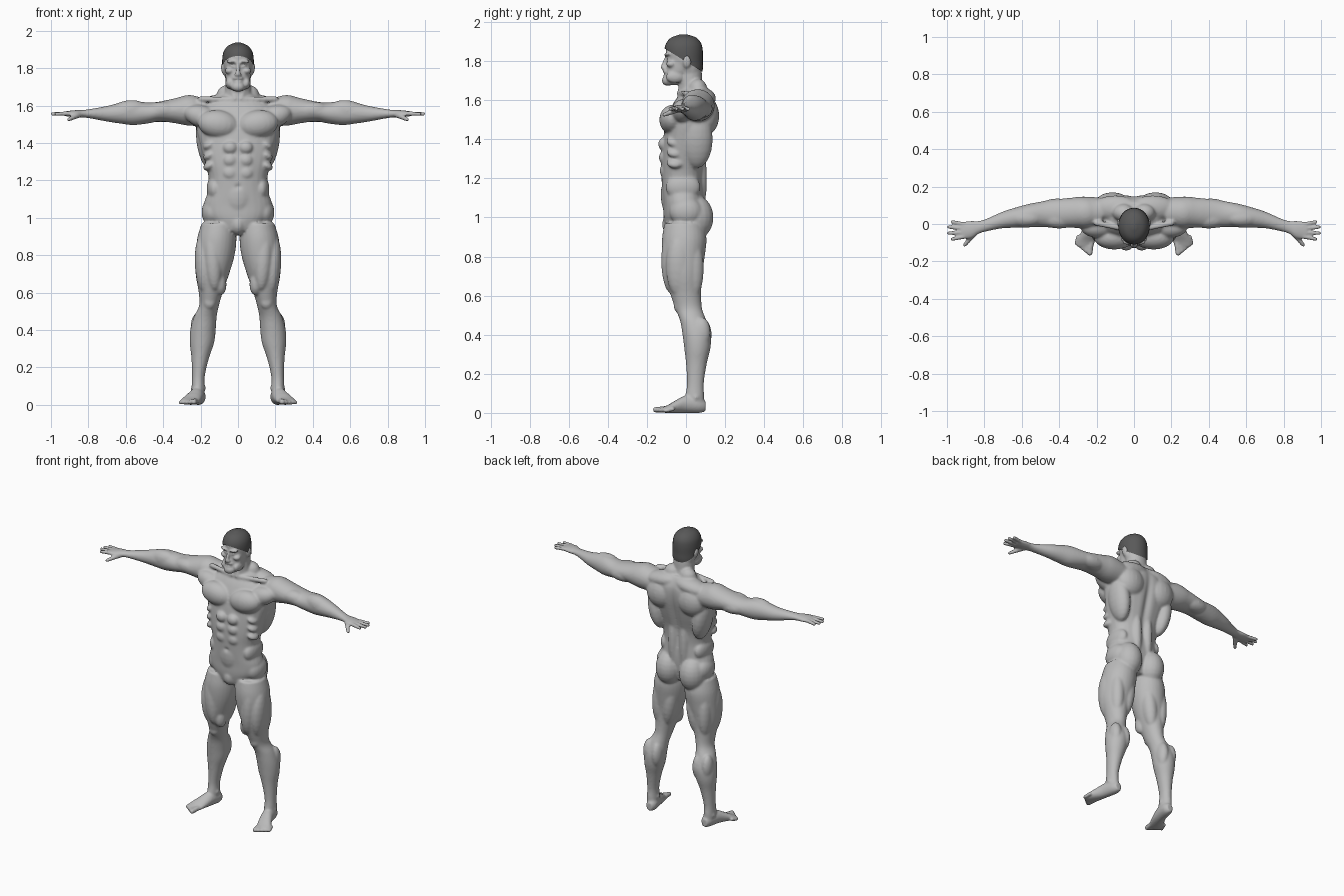
import bpy, bmesh, math
from mathutils import Vector, Matrix

old = bpy.data.objects.get("Cube")
if old:
    bpy.data.objects.remove(old, do_unlink=True)


def material(name, value):
    mat = bpy.data.materials.new(name)
    mat.use_nodes = True
    colour = (value, value, value, 1)
    mat.diffuse_color = colour
    mat.node_tree.nodes["Principled BSDF"].inputs["Base Color"].default_value = colour
    return mat


def make_object(name, bm, mat):
    bmesh.ops.recalc_face_normals(bm, faces=bm.faces[:])
    mesh = bpy.data.meshes.new(name)
    bm.to_mesh(mesh)
    bm.free()
    mesh.materials.append(mat)
    obj = bpy.data.objects.new(name, mesh)
    bpy.context.collection.objects.link(obj)
    return obj


def spline(rows, steps=4):
    """Pass a smooth curve through rows of numbers."""
    rows = [Vector(r) for r in rows]
    out = []
    for i in range(len(rows) - 1):
        b, c = rows[i], rows[i + 1]
        a, d = rows[max(i - 1, 0)], rows[min(i + 2, len(rows) - 1)]
        for k in range(steps):
            t = k / steps
            out.append(b + (c - a) * t / 2 + (a * 2 - b * 5 + c * 4 - d) * t * t / 2
                       + (b * 3 - a - c * 3 + d) * t ** 3 / 2)
    return out + [rows[-1]]


def circle(sides):
    return [(math.cos(math.tau * k / sides), math.sin(math.tau * k / sides)) for k in range(sides)]


def latitudes(count=12):
    """Sine and cosine from the bottom to the top of a ball."""
    angles = [math.pi * ((k + .5) / count - .5) for k in range(count)]
    return [(math.sin(a), math.cos(a)) for a in angles]


def skin_rings(bm, rings):
    """Join rings of points into a closed tube."""
    rings = [[bm.verts.new(p) for p in ring] for ring in rings]
    for low, high in zip(rings, rings[1:]):
        for k in range(len(low)):
            bm.faces.new((low[k - 1], low[k], high[k], high[k - 1]))
    bm.faces.new(rings[0][::-1])
    bm.faces.new(rings[-1])


def loft(bm, axis, rows, power=1.0, shrink=0.0):
    """Skin oval rings; each row is position, two centres, two radii."""
    rings = []
    for t, a, b, ra, rb in spline(rows):
        ring = []
        for c, s in circle(28):
            p = a + (ra - shrink) * math.copysign(abs(c) ** power, c)
            q = b + (rb - shrink) * math.copysign(abs(s) ** power, s)
            ring.append({"x": (t, p, q), "y": (p, t, q), "z": (p, q, t)}[axis])
        rings.append(ring)
    skin_rings(bm, rings)


def blob(bm, part, centre, radii, tilt=0):
    """Ellipsoid muscle or feature, tilted about the front axis."""
    place = (Matrix.Translation(centre) @ Matrix.Rotation(math.radians(tilt), 4, "Y")
             @ Matrix.Diagonal((*radii, 1)))
    skin_rings(bm, [[place @ Vector((c * wide, s * wide, up)) for c, s in circle(20)]
                    for up, wide in latitudes()])


def rod(bm, part, start, end, r_start, r_end):
    """Round-ended tapered rod."""
    start, end = Vector(start), Vector(end)
    turn = (end - start).to_track_quat("Z", "Y")
    rings = []
    for up, wide in latitudes():
        base, r = (start, r_start) if up < 0 else (end, r_end)
        rings.append([base + turn @ Vector((c * wide, s * wide, up)) * r for c, s in circle(14)])
    skin_rings(bm, rings)


skin = material("grey skin", 0.5)
hair = material("dark hair", 0.1)
body = bmesh.new()

# Leg, from hip to ankle
loft(body, "z", [
    (.97, .105, -.01, .09, .10), (.89, .113, -.009, .105, .114), (.80, .122, -.012, .104, .108),
    (.70, .137, -.012, .09, .094), (.60, .146, .0, .064, .078), (.53, .155, .015, .053, .068),
    (.47, .175, .038, .061, .068), (.40, .187, .055, .068, .073), (.33, .193, .058, .065, .067),
    (.25, .202, .053, .047, .053), (.15, .212, .048, .034, .043), (.08, .213, .045, .035, .048),
    (.03, .213, .05, .03, .04)])
blob(body, "front thigh", (.135, -.075, .78), (.05, .052, .17), 4)
blob(body, "outer thigh", (.185, -.035, .75), (.046, .068, .16), 3)
blob(body, "inner knee muscle", (.10, -.048, .655), (.038, .045, .07), 8)
blob(body, "inner hamstring", (.09, .035, .75), (.048, .055, .16), -8)
blob(body, "outer hamstring", (.17, .035, .74), (.045, .056, .16))
blob(body, "kneecap", (.152, -.037, .55), (.034, .026, .04))
blob(body, "inner calf", (.155, .082, .40), (.036, .05, .085))
blob(body, "outer calf", (.218, .08, .41), (.036, .046, .08))
blob(body, "buttock", (.088, .045, 1.0), (.086, .096, .115))
blob(body, "hip", (.14, .0, 1.03), (.055, .085, .075))

# Foot and toes
loft(body, "y", [
    (.10, .207, .035, .02, .026), (.07, .208, .042, .035, .042), (.0, .222, .045, .04, .045),
    (-.05, .24, .033, .046, .033), (-.09, .257, .021, .05, .021), (-.12, .262, .015, .044, .014)])
blob(body, "inner ankle", (.185, .04, .09), (.014, .018, .016))
blob(body, "outer ankle", (.24, .05, .08), (.014, .018, .016))
for i in range(5):
    r = .016 - .0012 * i
    rod(body, "toe", (.23 + .017 * i, -.10 + .008 * i, .02),
        (.236 + .018 * i, -.155 + .013 * i, r), r, r * .9)

# Arm, from shoulder to knuckles
loft(body, "x", [
    (.17, .06, 1.565, .08, .075), (.27, .062, 1.573, .085, .08), (.34, .06, 1.572, .08, .066),
    (.42, .055, 1.568, .077, .053), (.48, .053, 1.56, .07, .056), (.56, .045, 1.56, .063, .065),
    (.62, .036, 1.56, .056, .058), (.70, .022, 1.556, .045, .042), (.78, -.003, 1.556, .035, .027),
    (.83, -.018, 1.556, .034, .02), (.87, -.03, 1.556, .046, .019), (.925, -.035, 1.556, .046, .013)])
blob(body, "deltoid", (.265, .06, 1.578), (.095, .085, .078), 8)
blob(body, "biceps", (.40, .025, 1.575), (.09, .05, .046))
blob(body, "triceps", (.41, .085, 1.555), (.10, .052, .045))
blob(body, "forearm muscle", (.585, .03, 1.572), (.10, .05, .056), 8)
for i, (x, y) in enumerate([(.978, .012), (.996, -.016), (.998, -.049), (.978, -.081)]):
    rod(body, "finger", (.91, -.002 - .022 * i, 1.557), (x - .006, y, 1.555), .012, .0095)
rod(body, "thumb", (.85, -.045, 1.552), (.905, -.112, 1.525), .017, .01)

# Paired trunk muscles
blob(body, "pectoral", (.105, -.07, 1.5), (.112, .067, .075), -8)
blob(body, "pectoral tie", (.19, -.015, 1.54), (.10, .06, .06), -18)
blob(body, "side back muscle", (.165, .055, 1.4), (.056, .082, .15), 9)
blob(body, "shoulder blade", (.115, .1, 1.52), (.10, .07, .10))
blob(body, "trapezius", (.10, .085, 1.61), (.13, .068, .05), 8)
blob(body, "neck slope", (.055, .06, 1.65), (.06, .05, .06), 40)
blob(body, "lower back", (.04, .065, 1.2), (.037, .042, .2))
blob(body, "waist muscle", (.125, -.015, 1.155), (.043, .09, .07))
for row in range(3):
    blob(body, "abdominal", (.042, -.108, 1.375 - .068 * row), (.04, .035 - .004 * row, .036))
    blob(body, "rib muscle", (.15, -.055, 1.39 - .055 * row), (.04, .045, .024), 30)
rod(body, "collarbone", (.02, -.032, 1.632), (.2, .005, 1.635), .014, .016)
rod(body, "neck cord", (.055, .015, 1.76), (.015, -.035, 1.635), .018, .013)

# Paired face features
blob(body, "brow", (.03, -.096, 1.833), (.034, .016, .009), -8)
blob(body, "eye", (.03, -.089, 1.813), (.013, .013, .009))
blob(body, "cheekbone", (.045, -.075, 1.785), (.025, .026, .018))
blob(body, "nostril", (.011, -.112, 1.765), (.009, .011, .008))
blob(body, "beard side", (.046, -.055, 1.72), (.021, .048, .032))
blob(body, "ear", (.08, .005, 1.795), (.01, .02, .031), 8)

# Mirror everything so far to the other side
copy = bmesh.ops.duplicate(body, geom=body.verts[:] + body.edges[:] + body.faces[:])["geom"]
for item in copy:
    if isinstance(item, bmesh.types.BMVert):
        item.co.x *= -1

# Trunk and neck
loft(body, "z", [
    (.93, 0, -.02, .08, .085), (1.0, 0, -.015, .165, .10), (1.07, 0, -.012, .183, .105),
    (1.14, 0, -.015, .161, .108), (1.21, 0, -.018, .157, .108), (1.29, 0, -.015, .175, .112),
    (1.40, 0, .005, .205, .122), (1.50, 0, .025, .225, .125), (1.58, 0, .043, .20, .11),
    (1.63, 0, .05, .14, .085), (1.66, 0, .045, .085, .07)], power=.88)
loft(body, "z", [(1.6, 0, .035, .085, .075), (1.68, 0, .025, .07, .063),
                 (1.74, 0, .02, .066, .062), (1.8, 0, .015, .062, .06)])
blob(body, "lower belly", (0, -.075, 1.12), (.085, .055, .12))
blob(body, "groin", (0, -.065, .965), (.045, .058, .06))

# Head: skull, jaw, nose, mouth and beard
skull = [(1.72, 0, .032, .066, .045), (1.76, 0, .012, .078, .074), (1.80, 0, -.006, .083, .092),
         (1.85, 0, -.012, .084, .098), (1.89, 0, -.012, .076, .09), (1.92, 0, -.012, .052, .064),
         (1.937, 0, -.012, .012, .016)]
loft(body, "z", skull, shrink=.006)
loft(body, "z", [(1.677, 0, -.078, .025, .024), (1.70, 0, -.056, .05, .055),
                 (1.74, 0, -.038, .064, .068), (1.79, 0, -.025, .071, .075),
                 (1.84, 0, -.02, .073, .084)])
rod(body, "nose", (0, -.1, 1.822), (0, -.119, 1.768), .008, .011)
blob(body, "moustache", (0, -.105, 1.746), (.029, .013, .009))
blob(body, "lower lip", (0, -.104, 1.726), (.02, .013, .007))
blob(body, "chin beard", (0, -.096, 1.7), (.036, .027, .027))

# Fuse the parts into one skin
figure = make_object("body", body, skin)
bpy.context.view_layer.objects.active = figure
figure.select_set(True)
fuse = figure.modifiers.new("fuse", "REMESH")
fuse.mode = "VOXEL"
fuse.voxel_size = .0065
bpy.ops.object.modifier_apply(modifier=fuse.name)


def press(x, z, width, height, depth, back=False):
    """Push a soft dent into the front or back, on both sides."""
    for v in figure.data.vertices:
        if abs(v.co.z - z) < height * 3 and (v.co.y > .02) == back:
            fall = ((abs(v.co.x) - x) / width) ** 2 + ((v.co.z - z) / height) ** 2
            v.co.y += math.exp(-fall) * (-depth if back else depth)


# Navel, eye sockets and spine furrow
press(0, 1.165, .012, .008, .016)
press(.028, 1.818, .014, .007, .005)
press(0, 1.4, .022, .2, .016, back=True)

# Soften broad muscles fully, and the head, hands and feet lightly
fine, broad = [], []
for v in figure.data.vertices:
    detailed = v.co.z > 1.68 or v.co.z < .06 or abs(v.co.x) > .82
    (fine if detailed else broad).append(v.index)
soft = figure.vertex_groups.new(name="soft")
soft.add(fine, .12, "REPLACE")
soft.add(broad, 1, "REPLACE")
relax = figure.modifiers.new("relax", "SMOOTH")
relax.factor = .5
relax.iterations = 10
relax.vertex_group = soft.name
bpy.ops.object.modifier_apply(modifier=relax.name)
bpy.ops.object.shade_smooth()

# Close-cropped hair, trimmed along a sloping hairline
cap = bmesh.new()
loft(cap, "z", skull)
bmesh.ops.bisect_plane(cap, geom=cap.verts[:] + cap.edges[:] + cap.faces[:],
                       plane_co=(0, -.11, 1.865), plane_no=(0, .12, .195), clear_inner=True)
hair_cap = make_object("hair", cap, hair)
for face in hair_cap.data.polygons:
    face.use_smooth = True
